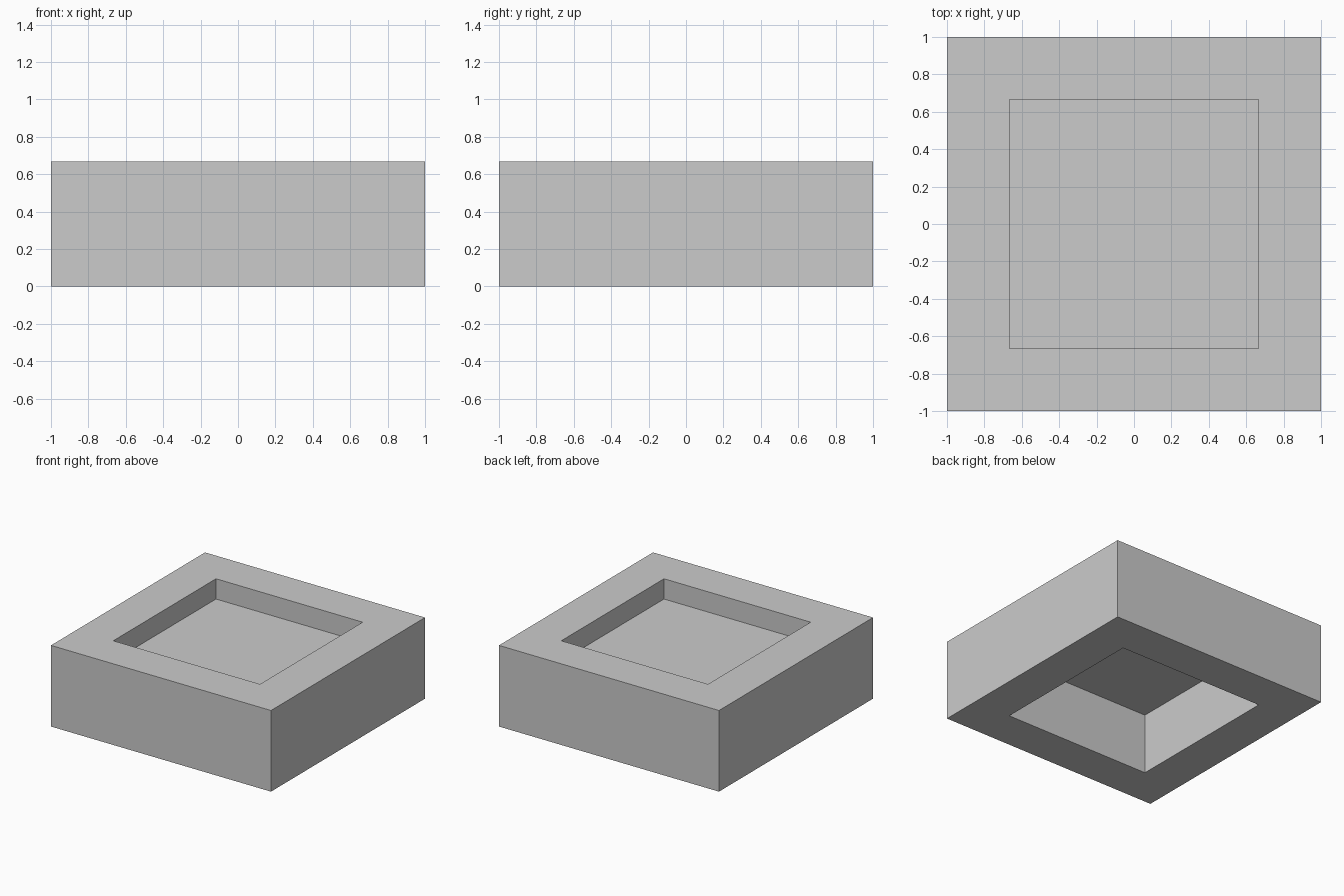
import bpy, bmesh

if "Cube" in bpy.data.objects:
    bpy.data.objects.remove(bpy.data.objects["Cube"])

OUTER, INNER = 1.0, 2 / 3      # half widths
HEIGHT, PANEL_Z = 2 / 3, 0.5


def finish(bm, name):
    mesh = bpy.data.meshes.new(name)
    bm.to_mesh(mesh)
    bm.free()
    obj = bpy.data.objects.new(name, mesh)
    bpy.context.collection.objects.link(obj)
    return obj


def square(bm, half, z):
    return [bm.verts.new((half * sx, half * sy, z))
            for sx, sy in ((-1, -1), (1, -1), (1, 1), (-1, 1))]


# Square frame: a rectangular section carried around the four corners
bm = bmesh.new()
section = [(INNER, 0), (OUTER, 0), (OUTER, HEIGHT), (INNER, HEIGHT)]
rings = [square(bm, half, z) for half, z in section]
for i, a in enumerate(rings):
    b = rings[(i + 1) % len(rings)]
    for k in range(4):
        n = (k + 1) % 4
        bm.faces.new((a[k], a[n], b[n], b[k]))
bmesh.ops.recalc_face_normals(bm, faces=bm.faces)
finish(bm, "square_frame")

# Thin panel closing the opening, shallow above and deep below
bm = bmesh.new()
bm.faces.new(square(bm, INNER, PANEL_Z))
finish(bm, "recessed_panel")
